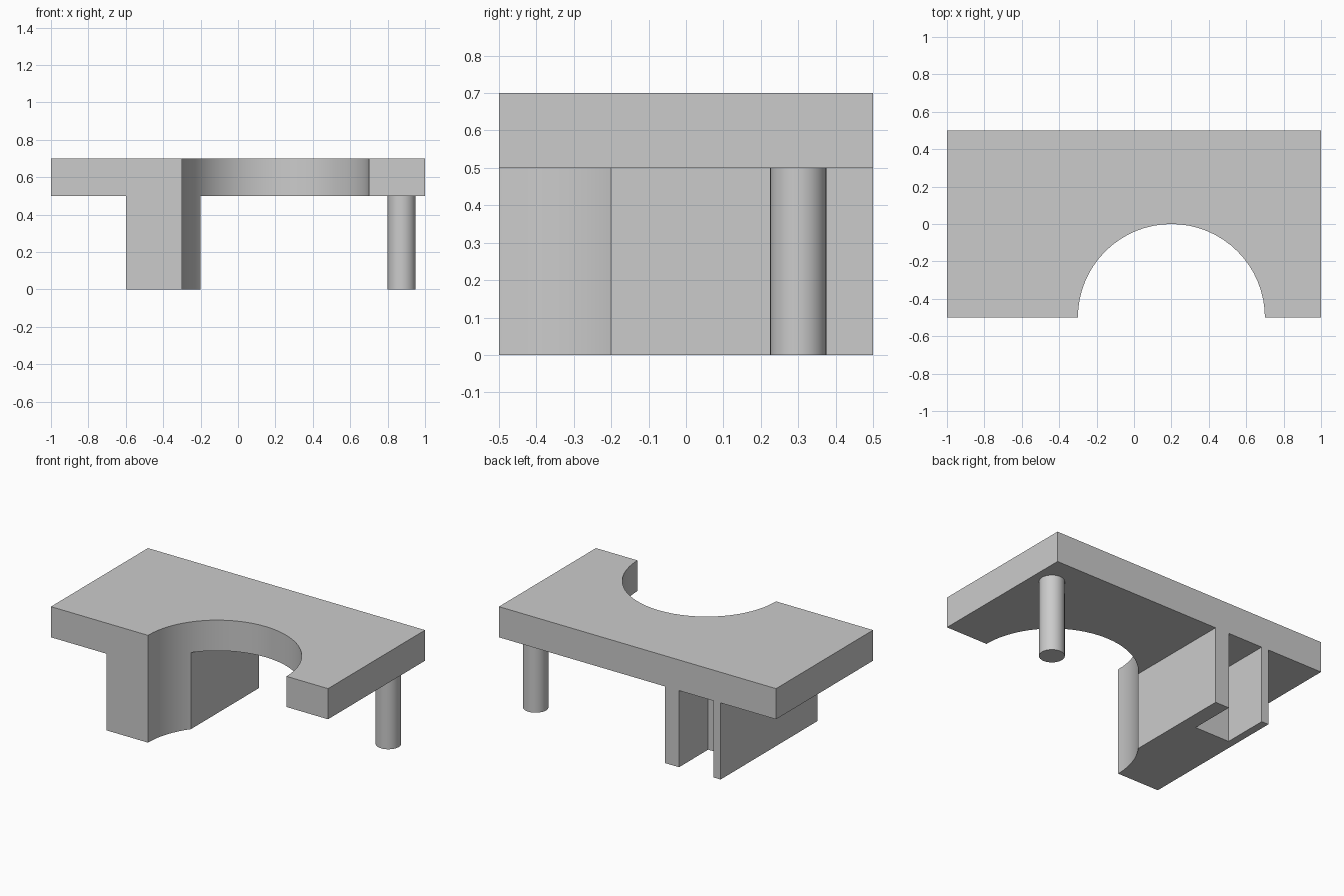
import bpy
from mathutils import Vector

default_cube = bpy.data.objects.get("Cube")
if default_cube:
    bpy.data.objects.remove(default_cube, do_unlink=True)

grey = bpy.data.materials.new("light grey")
grey.use_nodes = True
color = (0.6, 0.6, 0.6, 1)
grey.diffuse_color = color
grey.node_tree.nodes["Principled BSDF"].inputs["Base Color"].default_value = color


def finish(obj, name):
    obj.name = name
    obj.data.materials.append(grey)
    return obj


def box(name, low, high):
    low, high = Vector(low), Vector(high)
    bpy.ops.mesh.primitive_cube_add(size=1, location=(low + high) / 2)
    obj = bpy.context.object
    obj.scale = high - low
    bpy.ops.object.transform_apply(location=False, rotation=False, scale=True)
    return finish(obj, name)


def cylinder(name, x, y, radius, bottom, top, sides):
    bpy.ops.mesh.primitive_cylinder_add(
        vertices=sides, radius=radius, depth=top - bottom,
        location=(x, y, (bottom + top) / 2))
    return finish(bpy.context.object, name)


def combine(target, helper, operation):
    """Apply a boolean and remove the helper solid."""
    helper.hide_render = True
    mod = target.modifiers.new(operation.title(), 'BOOLEAN')
    mod.operation, mod.solver, mod.object = operation, 'EXACT', helper
    bpy.context.view_layer.objects.active = target
    bpy.ops.object.modifier_apply(modifier=mod.name)
    bpy.data.objects.remove(helper, do_unlink=True)


# Table slab with the block support merged into it
table = box("table_body", (-1, -0.5, 0.5), (1, 0.5, 0.7))
combine(table, box("support_block", (-0.6, -0.5, 0), (-0.2, 0.5, 0.5)), 'UNION')

# Slot at the back of the support, open below and behind
combine(table, box("slot_cutter", (-0.55, 0.2, -0.1), (-0.3, 0.6, 0.5)), 'DIFFERENCE')

# Half-round recess through slab and support
combine(table, cylinder("recess_cutter", 0.2, -0.5, 0.5, -0.1, 0.8, 64), 'DIFFERENCE')

# Round leg
leg = cylinder("round_leg", 0.875, 0.3, 0.075, 0, 0.5, 48)

# Smooth the curved walls, keep corners sharp
bpy.ops.object.select_all(action='DESELECT')
for obj in (table, leg):
    obj.select_set(True)
bpy.context.view_layer.objects.active = table
bpy.ops.object.shade_smooth_by_angle()
